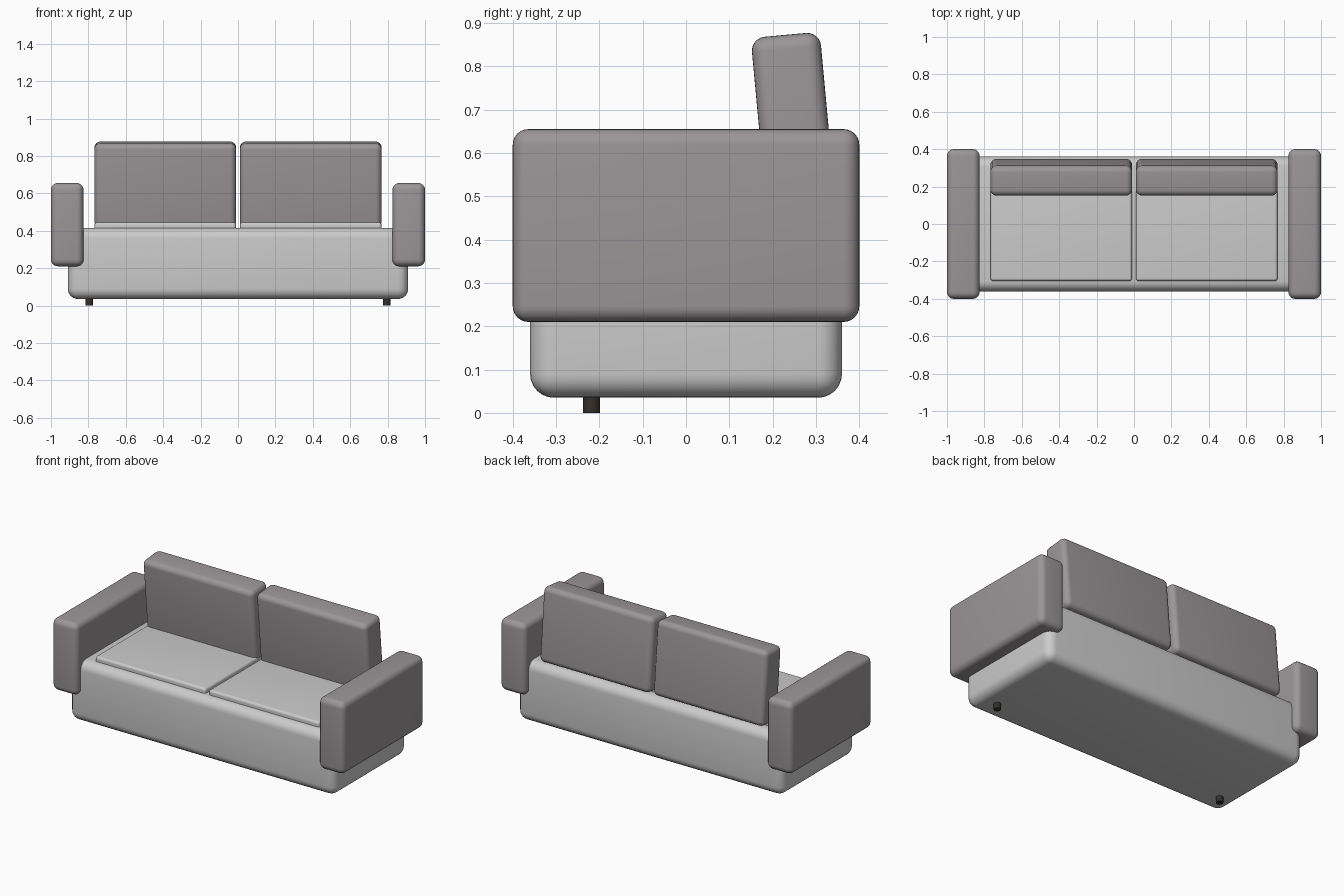
import bpy, math

if "Cube" in bpy.data.objects:
    bpy.data.objects.remove(bpy.data.objects["Cube"])


def material(name, rgb):
    m = bpy.data.materials.new(name)
    m.diffuse_color = (*rgb, 1)
    m.use_nodes = True
    m.node_tree.nodes["Principled BSDF"].inputs["Base Color"].default_value = m.diffuse_color
    return m


warm_fabric = material("warm_grey_fabric", (0.33, 0.305, 0.31))
dark_wood = material("dark_wood", (0.035, 0.028, 0.022))


def soft_box(name, center, size, radius, tilt=0, mat=None):
    """Box with rounded edges, optionally tilted about x."""
    bpy.ops.mesh.primitive_cube_add(size=1, location=center)
    ob = bpy.context.object
    ob.name = name
    ob.scale = size
    bpy.ops.object.transform_apply(location=False, rotation=False, scale=True)
    ob.rotation_euler.x = tilt
    bevel = ob.modifiers.new("round_edges", 'BEVEL')
    bevel.width = radius
    bevel.segments = 6
    bpy.ops.object.modifier_apply(modifier=bevel.name)
    bpy.ops.object.shade_smooth_by_angle(angle=math.radians(30))
    if mat:
        ob.data.materials.append(mat)
    return ob


# Upholstered base
soft_box("base", (0, 0, 0.225), (1.82, 0.72, 0.38), 0.055)

for side, s in (("left", -1), ("right", 1)):
    # Armrest overlapping the end of the base
    soft_box(side + "_armrest", (s * 0.913, 0, 0.4325), (0.174, 0.8, 0.445),
             0.036, mat=warm_fabric)
    # Thin seat cushion sunk into the base
    soft_box(side + "_seat_cushion", (s * 0.389, -0.01, 0.4125),
             (0.757, 0.59, 0.065), 0.015)
    # Back cushion with its top leaning forward
    soft_box(side + "_back_cushion", (s * 0.389, 0.25, 0.646),
             (0.757, 0.16, 0.455), 0.032, math.radians(5.3), warm_fabric)
    # Short front leg
    bpy.ops.mesh.primitive_cylinder_add(vertices=24, radius=0.02, depth=0.05,
                                        location=(s * 0.795, -0.218, 0.025))
    leg = bpy.context.object
    leg.name = side + "_front_leg"
    bpy.ops.object.shade_smooth_by_angle(angle=math.radians(30))
    leg.data.materials.append(dark_wood)
